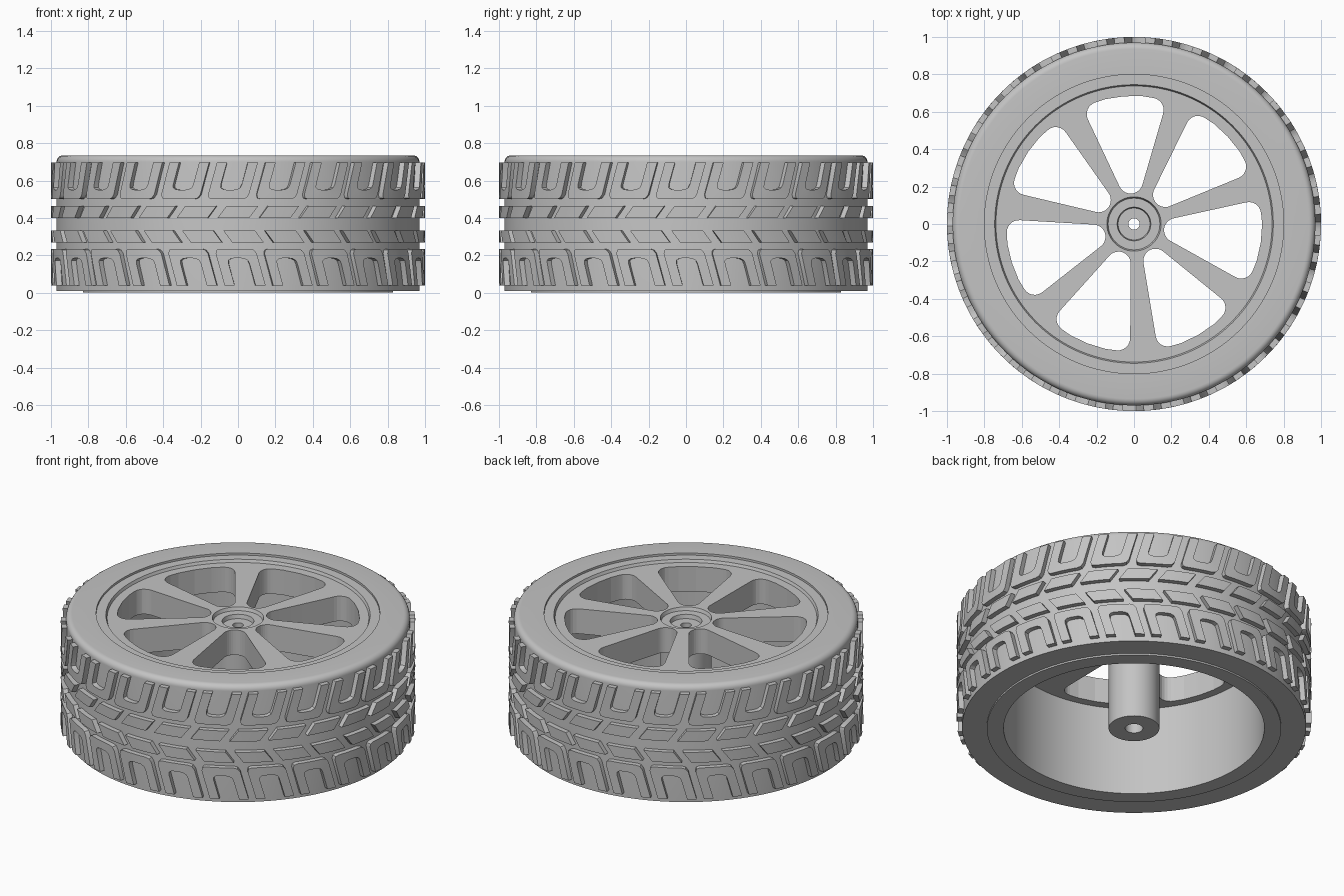
import bpy, bmesh
from math import cos, sin, pi, radians, sqrt

if "Cube" in bpy.data.objects:
    bpy.data.objects.remove(bpy.data.objects["Cube"])

grey = bpy.data.materials.new("wheel grey")
grey.use_nodes = True
COLOUR = (0.55, 0.55, 0.55, 1)
grey.diffuse_color = COLOUR
grey.node_tree.nodes["Principled BSDF"].inputs["Base Color"].default_value = COLOUR


def finish(bm, name):
    """Turn a bmesh into a named, coloured object."""
    bmesh.ops.recalc_face_normals(bm, faces=bm.faces)
    mesh = bpy.data.meshes.new(name)
    bm.to_mesh(mesh)
    bm.free()
    mesh.materials.append(grey)
    obj = bpy.data.objects.new(name, mesh)
    bpy.context.collection.objects.link(obj)
    return obj


def shade(obj, angle=30):
    bpy.ops.object.select_all(action='DESELECT')
    obj.select_set(True)
    bpy.context.view_layer.objects.active = obj
    bpy.ops.object.shade_smooth_by_angle(angle=radians(angle))


def revolve(name, profile, steps=128):
    """Spin a closed (radius, height) profile around the axle."""
    bm = bmesh.new()
    verts = [bm.verts.new((r, 0, z)) for r, z in profile]
    edges = [bm.edges.new((v, verts[i - 1])) for i, v in enumerate(verts)]
    bmesh.ops.spin(bm, geom=verts + edges, cent=(0, 0, 0), axis=(0, 0, 1),
                   angle=2 * pi, steps=steps)
    bmesh.ops.remove_doubles(bm, verts=bm.verts, dist=0.0001)
    return finish(bm, name)


# Tyre body with a rounded upper shoulder
shoulder = [(0.935 + 0.035 * cos(a), 0.70 + 0.035 * sin(a))
            for a in (i * pi / 12 for i in range(7))]
tyre = revolve("tyre", [(0.80, 0.01), (0.97, 0.01)] + shoulder + [(0.80, 0.735)])
shade(tyre)

# Rim: barrel, face plate and axle hub in one profile
rim = revolve("rim", [
    (0.83, 0), (0.83, 0.02), (0.81, 0.02), (0.81, 0.722), (0.745, 0.722),
    (0.738, 0.705), (0.145, 0.705), (0.138, 0.685), (0.09, 0.685),
    (0.085, 0.66), (0.03, 0.66), (0.03, 0.3), (0.05, 0.3), (0.05, 0),
    (0.143, 0), (0.143, 0.55), (0.735, 0.55), (0.735, 0)])

# Seven rounded windows cut through the face plate
WINDOWS, FIRST, OUTER = 7, radians(94.5), 0.685
bm = bmesh.new()
for k in range(WINDOWS):
    turn = FIRST + k * 2 * pi / WINDOWS
    outline = [(0.163, 0.045), (0.163, -0.045)]
    outline += [(sqrt(OUTER ** 2 - v * v), v) for v in (-0.228, -0.1, 0, 0.1, 0.228)]
    verts = [bm.verts.new((u * cos(turn) - v * sin(turn),
                           u * sin(turn) + v * cos(turn), 0.5)) for u, v in outline]
    bm.faces.new(verts)
    for corners, size in (((verts[2], verts[6]), 0.075), (verts[:2], 0.043)):
        bmesh.ops.bevel(bm, geom=list(corners), offset=size, segments=6,
                        profile=0.5, affect='VERTICES')
ret = bmesh.ops.extrude_face_region(bm, geom=list(bm.faces))
bmesh.ops.translate(bm, vec=(0, 0, 0.3),
                    verts=[g for g in ret["geom"] if isinstance(g, bmesh.types.BMVert)])
cutter = finish(bm, "window_cutter")
cutter.hide_render = True
cut = rim.modifiers.new("windows", 'BOOLEAN')
cut.object, cut.operation, cut.solver = cutter, 'DIFFERENCE', 'EXACT'
shade(rim)
bpy.ops.object.modifier_apply(modifier=cut.name)
bpy.data.objects.remove(cutter)
shade(rim)


def tread_row(name, pairs, count, offset, slant, middle):
    """Repeat a raised ribbon block, given as (point, point) pairs, round the tyre."""
    bm = bmesh.new()
    for k in range(count):
        turn = -pi / 2 + offset + k * 2 * pi / count

        def place(p, radius):
            a = turn + p[0] + slant * (p[1] - middle)
            return bm.verts.new((radius * cos(a), radius * sin(a), p[1]))

        rings = [[place(p, 0.955), place(p, 1.0), place(q, 1.0), place(q, 0.955)]
                 for p, q in pairs]
        for a, b in zip(rings, rings[1:]):
            for i in range(4):
                bm.faces.new((a[i - 1], a[i], b[i], b[i - 1]))
        bm.faces.new(rings[0])
        bm.faces.new(rings[-1])
    shade(finish(bm, name))


# Shoulder blocks: U shapes with their legs pointing at the tyre's edge
half = [((0.11, 0.195), (0.056, 0.195)), ((0.11, 0.025), (0.056, 0.08)),
        ((0.10, 0.006), (0.052, 0.062)), ((0.08, 0), (0.035, 0.052)),
        ((0.03, 0), (0.015, 0.05))]
u_shape = half + [tuple((-x, z) for x, z in pair) for pair in reversed(half)]
upper = [tuple((x, 0.5 + z) for x, z in pair) for pair in u_shape]
lower = [tuple((x, 0.235 - z) for x, z in pair) for pair in u_shape]
tread_row("upper_shoulder_tread", upper, 24, -0.03, 0.28, 0.6)
tread_row("lower_shoulder_tread", lower, 24, 0.01, -0.28, 0.14)

# Centre blocks: two rows of leaning bars forming a chevron
for name, low, high, slant, offset in (("upper_centre_tread", 0.40, 0.465, 0.75, 0),
                                       ("lower_centre_tread", 0.268, 0.333, -0.75, 0.03)):
    bar = [((x, low), (x, high)) for x in (-0.085, -0.03, 0.03, 0.085)]
    tread_row(name, bar, 28, offset, slant, (low + high) / 2)
